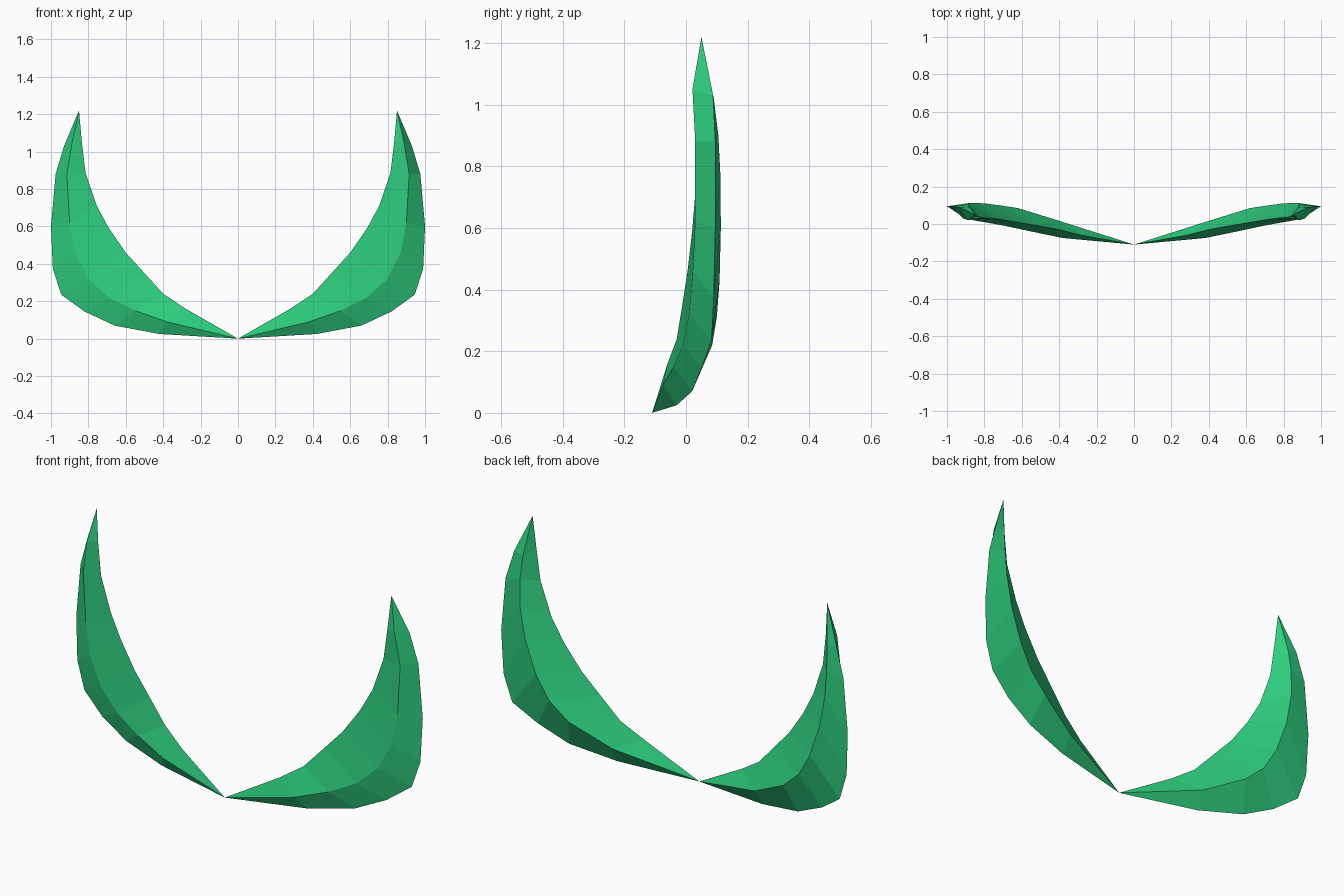
import bpy, bmesh

if "Cube" in bpy.data.objects:
    bpy.data.objects.remove(bpy.data.objects["Cube"])

green = bpy.data.materials.new("emerald green")
green.diffuse_color = (0.027, 0.62, 0.21, 1)
green.use_nodes = True
green.node_tree.nodes["Principled BSDF"].inputs["Base Color"].default_value = green.diffuse_color

# Four lengthwise edges of the right horn, root to tip
root, tip = (0, -0.11, 0), (0.85, 0.05, 1.22)
inner = [(.28, -.06, .16), (.40, -.03, .24), (.50, -.012, .35), (.60, .005, .46),
         (.69, .02, .59), (.755, .03, .71), (.815, .035, .885), (.835, .04, 1.05)]
front = [(.38, -.075, .09), (.55, -.04, .15), (.69, -.01, .22), (.80, .01, .32),
         (.87, .022, .46), (.90, .03, .62), (.915, .03, .88), (.887, .021, 1.05)]
outer = [(.42, -.03, .025), (.66, .02, .07), (.82, .05, .145), (.945, .083, .235),
         (.99, .09, .375), (1.0, .095, .60), (.975, .095, .88), (.93, .088, 1.03)]
back = [(.41, .02, .11), (.62, .085, .22), (.72, .10, .31), (.79, .109, .43),
        (.85, .113, .60), (.88, .112, .765), (.885, .105, .90), (.878, .09, 1.02)]


def horn(name, side):
    """Loft a pointed four-sided horn; side is 1 for right, -1 for left."""
    bm = bmesh.new()

    def vert(p):
        return bm.verts.new((p[0] * side, p[1], p[2]))

    start, end = vert(root), vert(tip)
    rings = [[vert(p) for p in ring] for ring in zip(inner, front, outer, back)]
    for i in range(4):
        j = (i + 1) % 4
        bm.faces.new((start, rings[0][i], rings[0][j]))
        bm.faces.new((end, rings[-1][j], rings[-1][i]))
        for a, b in zip(rings, rings[1:]):
            bm.faces.new((a[i], b[i], b[j], a[j]))
    bmesh.ops.recalc_face_normals(bm, faces=bm.faces)
    mesh = bpy.data.meshes.new(name)
    bm.to_mesh(mesh)
    bm.free()
    mesh.materials.append(green)
    bpy.context.collection.objects.link(bpy.data.objects.new(name, mesh))


# Mirrored pair meeting at the root
horn("right_horn", 1)
horn("left_horn", -1)
